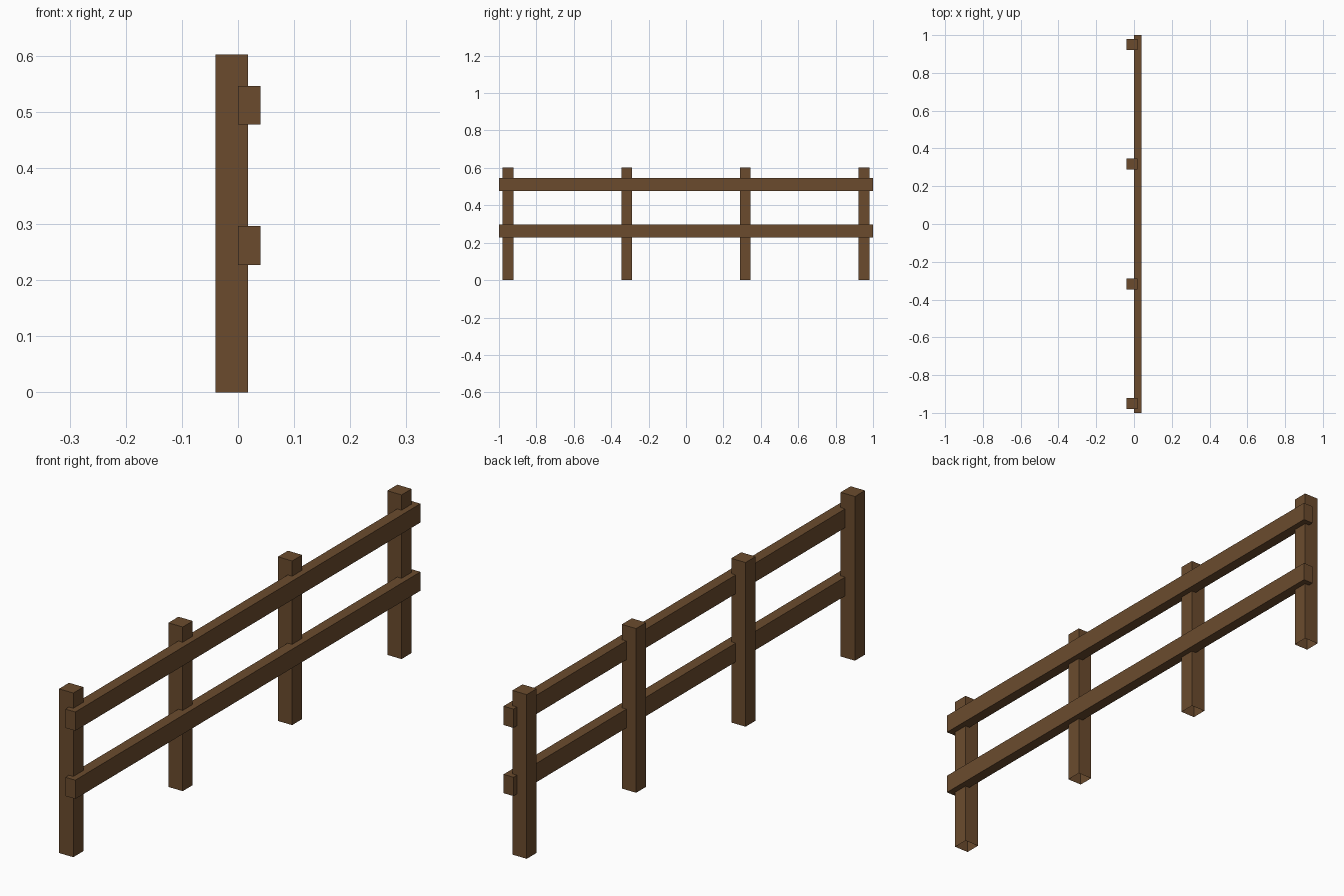
import bpy, bmesh

if "Cube" in bpy.data.objects:
    bpy.data.objects.remove(bpy.data.objects["Cube"])

wood = bpy.data.materials.new("wood")
wood.diffuse_color = (0.147, 0.071, 0.027, 1)
wood.use_nodes = True
wood.node_tree.nodes["Principled BSDF"].inputs["Base Color"].default_value = wood.diffuse_color


def box(name, lo, hi, open_bottom=False):
    bm = bmesh.new()
    bmesh.ops.create_cube(bm, size=1)
    for v in bm.verts:
        v.co = [lo[i] if v.co[i] < 0 else hi[i] for i in range(3)]
    bm.normal_update()
    if open_bottom:
        down = [f for f in bm.faces if f.normal.z < -0.9]
        bmesh.ops.delete(bm, geom=down, context='FACES_ONLY')
    mesh = bpy.data.meshes.new(name)
    bm.to_mesh(mesh)
    bm.free()
    mesh.materials.append(wood)
    ob = bpy.data.objects.new(name, mesh)
    bpy.context.collection.objects.link(ob)
    return ob


# four upright posts, open underneath
for i in range(4):
    y = -0.951 + i * 0.634
    box(f"post_{i + 1}", (-0.04, y - 0.029, 0), (0.018, y + 0.029, 0.602), True)

# two long rails fixed to the right side of the posts
for name, z in (("lower_rail", 0.227), ("upper_rail", 0.477)):
    box(name, (0, -1, z), (0.04, 1, z + 0.069))
